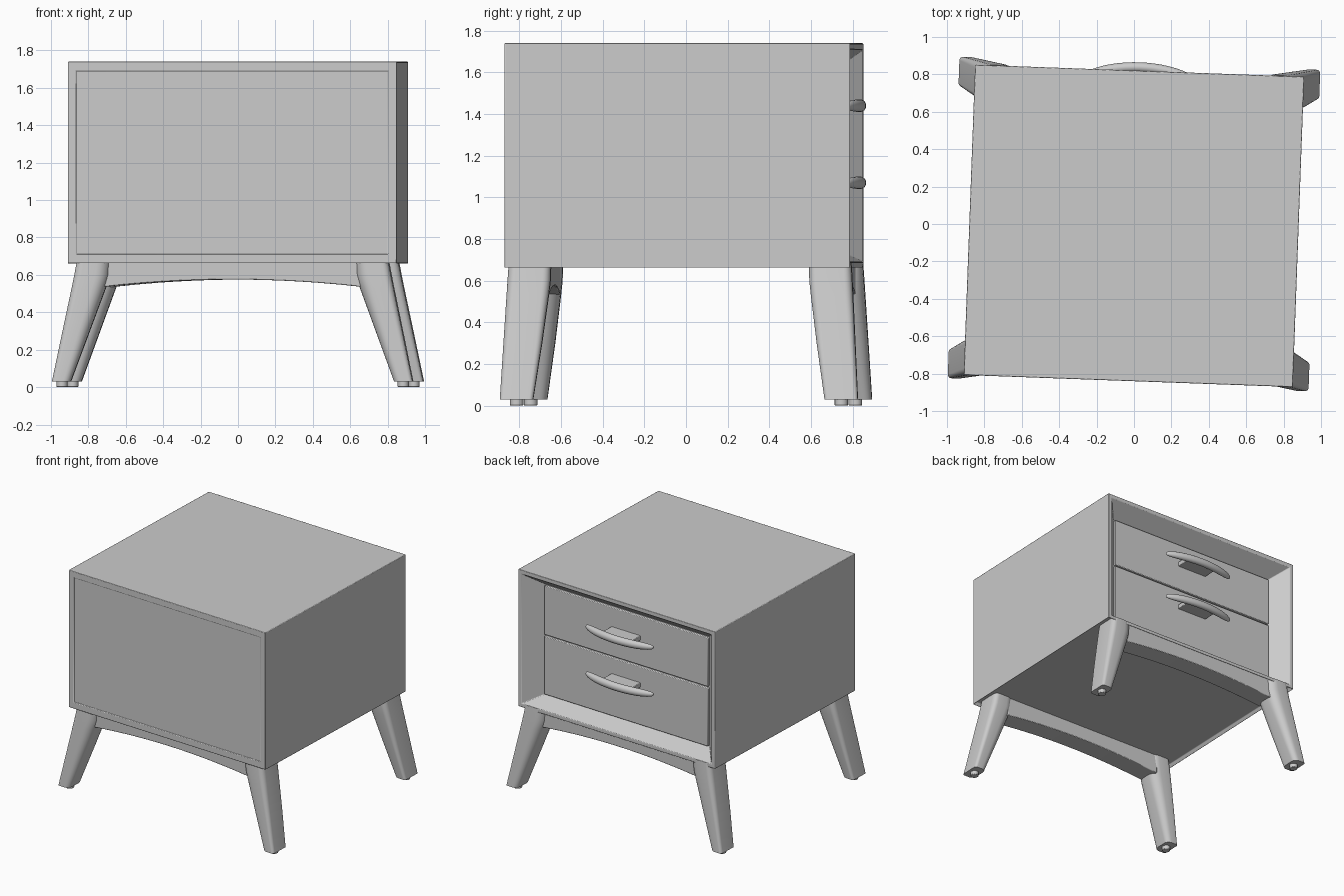
import bpy, bmesh, math

cube = bpy.data.objects.get("Cube")
if cube:
    bpy.data.objects.remove(cube, do_unlink=True)

GREY = (0.6, 0.6, 0.6, 1.0)
mat = bpy.data.materials.new("plain_grey")
mat.use_nodes = True
mat.diffuse_color = GREY
mat.node_tree.nodes["Principled BSDF"].inputs["Base Color"].default_value = GREY
TURN = math.radians(-2.1)


def finish(name, bm, bevel=0, mirror=(False, False), angle=35):
    """Turn a bmesh into a shaded object, optionally bevelled and mirrored."""
    bmesh.ops.recalc_face_normals(bm, faces=bm.faces)
    mesh = bpy.data.meshes.new(name)
    bm.to_mesh(mesh)
    bm.free()
    mesh.materials.append(mat)
    obj = bpy.data.objects.new(name, mesh)
    bpy.context.collection.objects.link(obj)
    obj.rotation_euler.z = TURN
    bpy.ops.object.select_all(action='DESELECT')
    obj.select_set(True)
    bpy.context.view_layer.objects.active = obj
    bpy.ops.object.shade_smooth_by_angle(angle=math.radians(angle))
    if bevel:
        mod = obj.modifiers.new("soft_edges", 'BEVEL')
        mod.width, mod.segments, mod.limit_method = bevel, 2, 'ANGLE'
    if any(mirror):
        mod = obj.modifiers.new("mirror", 'MIRROR')
        mod.use_axis = (mirror[0], mirror[1], False)
        mod.use_mirror_merge = False
    return obj


def loft(loops):
    """Skin a list of equal-length point loops and cap both ends."""
    bm = bmesh.new()
    rings = [[bm.verts.new(p) for p in loop] for loop in loops]
    for a, b in zip(rings, rings[1:]):
        for i in range(len(a)):
            j = (i + 1) % len(a)
            bm.faces.new((a[i], a[j], b[j], b[i]))
    bm.faces.new(rings[0])
    bm.faces.new(rings[-1])
    return bm


def rect(hx, z0, z1, y):
    return [(-hx, y, z0), (hx, y, z0), (hx, y, z1), (-hx, y, z1)]


def rounded(x0, x1, y0, y1, z, inner, outer):
    """Rectangle with separate corner radii on its inner and outer sides."""
    pts = []
    corners = ((x1, y1, -1, -1, outer), (x0, y1, 1, -1, inner),
               (x0, y0, 1, 1, inner), (x1, y0, -1, 1, outer))
    for k, (cx, cy, sx, sy, r) in enumerate(corners):
        for s in range(7):
            a = math.pi / 2 * (k + s / 6)
            pts.append((cx + sx * r + r * math.cos(a), cy + sy * r + r * math.sin(a), z))
    return pts


# Cabinet: sunken plain panel on one side, splayed opening on the other
bm = loft([rect(0.835, 0.71, 1.69, -0.832), rect(0.835, 0.71, 1.69, -0.84),
           rect(0.88, 0.66, 1.74, -0.84), rect(0.88, 0.66, 1.74, 0.82),
           rect(0.85, 0.69, 1.71, 0.82), rect(0.735, 0.75, 1.615, 0.69)])
bmesh.ops.recalc_face_normals(bm, faces=bm.faces)
under = [f for f in bm.faces if f.normal.z < -0.9 and f.calc_area() > 2]
bmesh.ops.inset_region(bm, faces=under, thickness=0.025)
bmesh.ops.translate(bm, verts=under[0].verts, vec=(0, 0, 0.025))
finish("cabinet", bm, bevel=0.006)

# Drawers with bowed handles on short mounts
for label, low, high, grip in (("lower", 0.755, 1.213, 1.07), ("upper", 1.225, 1.61, 1.44)):
    bm = loft([rect(0.732, low, high, 0.67), rect(0.732, low, high, 0.71)])
    finish(label + "_drawer", bm, bevel=0.005)
    bm = loft([rect(0.13, grip - 0.018, grip + 0.018, y) for y in (0.70, 0.835)])
    finish(label + "_handle_mount", bm, bevel=0.004)
    loops = []
    for i in range(25):
        t = math.sin(math.pi / 2 * (i / 12 - 1))
        size = 0.25 + 0.75 * math.sqrt(max(0, 1 - t ** 4))
        y = 0.838 - 0.055 * t * t
        loops.append([(0.3 * t, y + 0.027 * size * math.cos(a), grip + 0.03 * size * math.sin(a))
                      for a in (math.tau * k / 16 for k in range(16))])
    finish(label + "_handle", loft(loops), angle=50)

# Splayed tapering legs
sections = ((0.03, 0.865, 0.965, 0.70, 0.86), (0.30, 0.765, 0.909, 0.66, 0.845),
            (0.53, 0.68, 0.861, 0.63, 0.832), (0.60, 0.657, 0.847, 0.622, 0.828),
            (0.69, 0.65, 0.83, 0.62, 0.822))
loops = [rounded(x0, x1, y0, y1, z, 0.4 * (x1 - x0), 0.2 * (x1 - x0))
         for z, x0, x1, y0, y1 in sections]
finish("legs", loft(loops), mirror=(True, True), angle=45)

# Foot pads
loops = [[(0.913 + 0.03 * math.cos(a), 0.78 + 0.032 * math.sin(a), z)
          for a in (math.tau * k / 20 for k in range(20))] for z in (0, 0.04)]
finish("foot_pads", loft(loops), bevel=0.004, mirror=(True, True))

# Arched aprons between the legs
loops = []
for i in range(25):
    x = 0.71 * (i / 12 - 1)
    z = 0.575 - 0.038 * (x / 0.68) ** 2
    loops.append([(x, 0.63, z), (x, 0.79, z), (x, 0.79, 0.69), (x, 0.63, 0.69)])
finish("aprons", loft(loops), bevel=0.005, mirror=(False, True))
